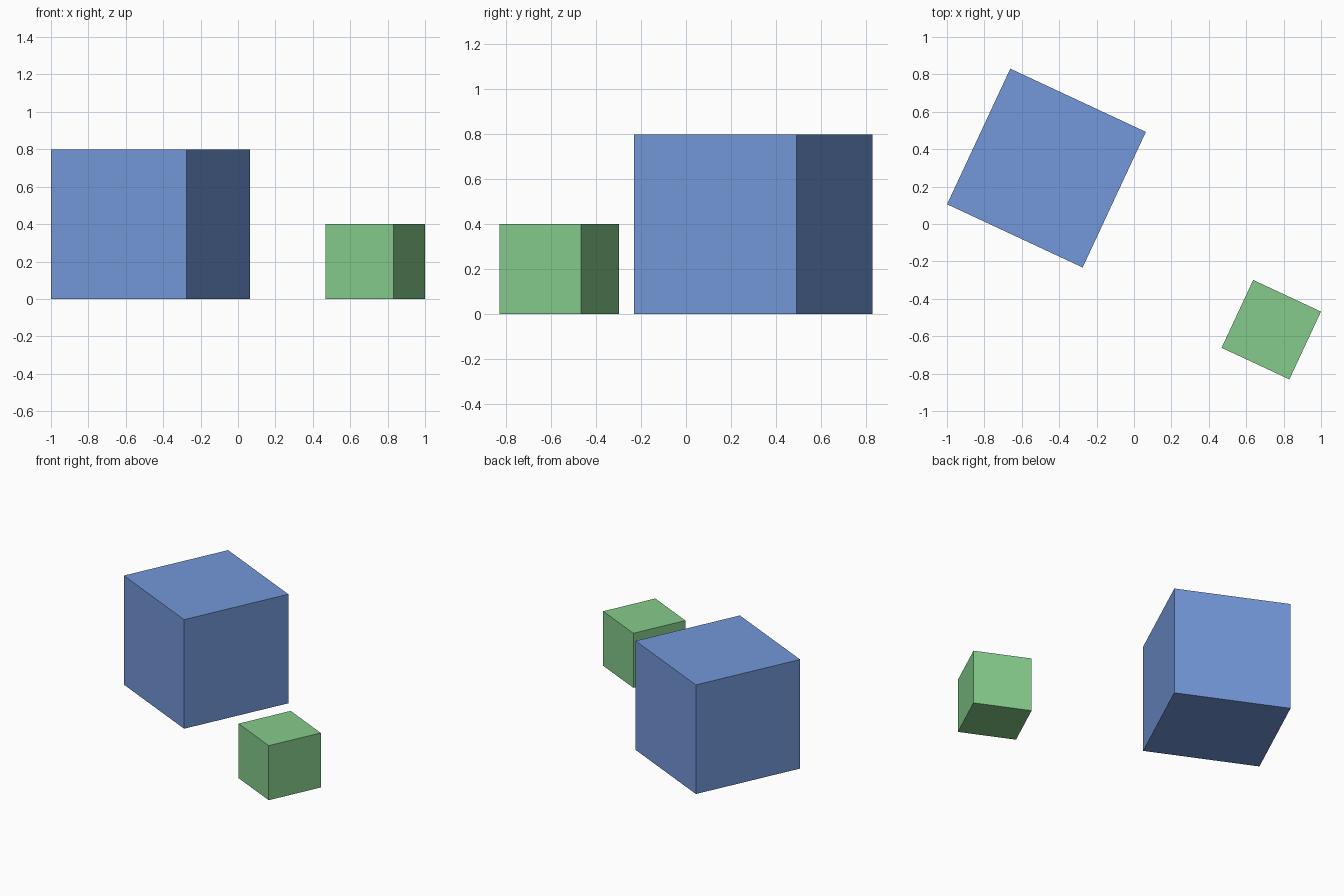
import bpy
from math import radians

if "Cube" in bpy.data.objects:
    bpy.data.objects.remove(bpy.data.objects["Cube"])

TURN = radians(-25)  # both boxes share the same heading


def cube(name, size, x, y, color):
    bpy.ops.mesh.primitive_cube_add(size=size, location=(x, y, size / 2),
                                    rotation=(0, 0, TURN))
    obj = bpy.context.object
    obj.name = name
    mat = bpy.data.materials.new(name + "_color")
    mat.diffuse_color = (*color, 1)
    mat.use_nodes = True
    mat.node_tree.nodes["Principled BSDF"].inputs["Base Color"].default_value = mat.diffuse_color
    obj.data.materials.append(mat)
    return obj


# Large blue cube, back left
cube("large_cube", 0.8, -0.468, 0.299, (0.175, 0.314, 0.70))
# Small green cube, front right
cube("small_cube", 0.4, 0.734, -0.565, (0.235, 0.60, 0.26))
